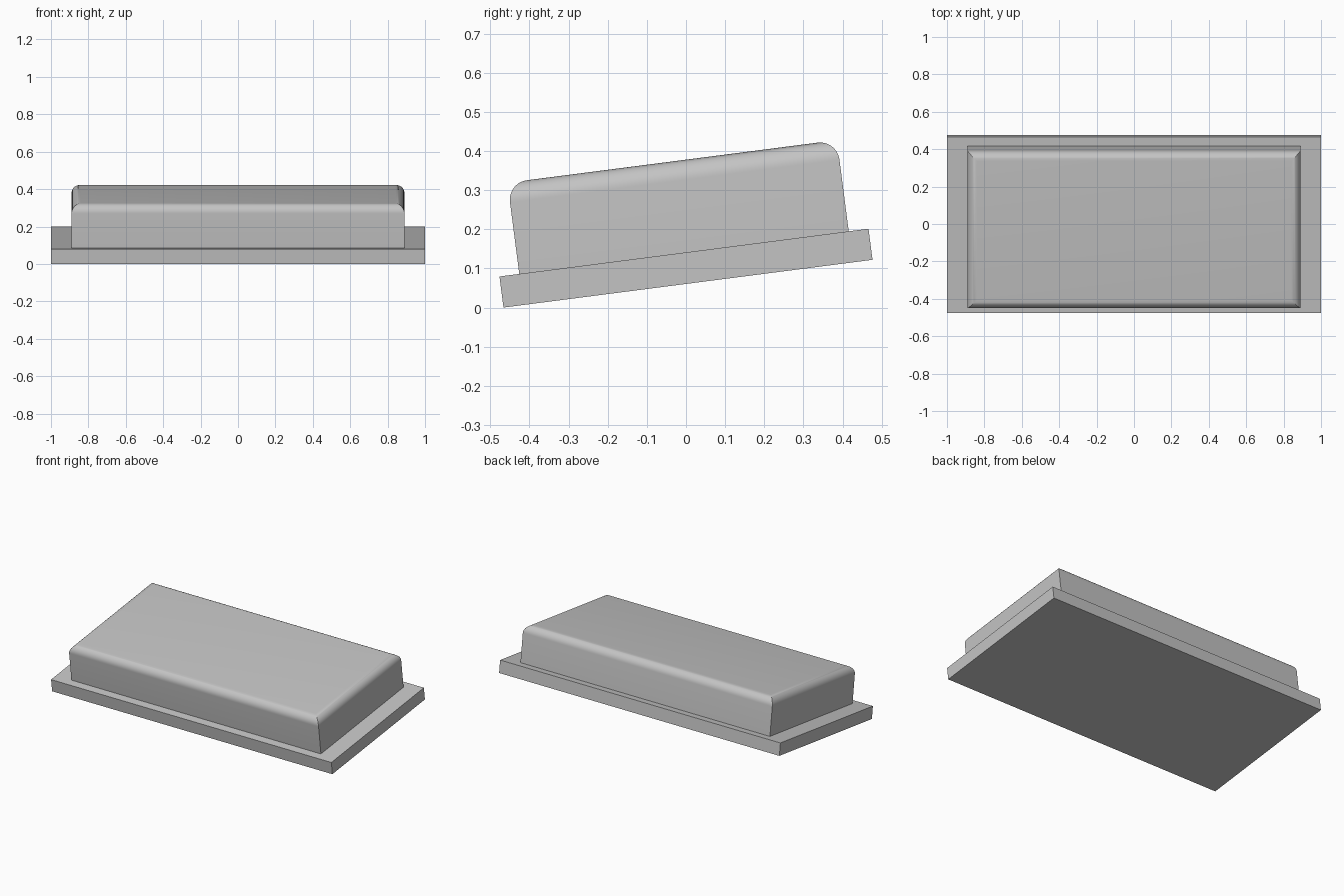
import bpy, bmesh
from math import sin, cos, pi, radians
from mathutils import Matrix

cube = bpy.data.objects.get("Cube")
if cube:
    bpy.data.objects.remove(cube, do_unlink=True)

TILT = radians(7.37)
SLAB_X, SLAB_Y, SLAB_T = 2.0, 0.951, 0.08
BOX_X, BOX_Y, BOX_H = 1.78, 0.849, 0.235
FILLET, STEPS = 0.05, 10

grey = bpy.data.materials.new("plain grey")
grey.use_nodes = True
colour = (0.55, 0.55, 0.55, 1)
grey.diffuse_color = colour
grey.node_tree.nodes["Principled BSDF"].inputs["Base Color"].default_value = colour

# Tilt about x, then lift so the lowest front edge rests on the ground
lift = SLAB_Y / 2 * sin(TILT) + SLAB_T / 2 * cos(TILT)
pose = Matrix.Translation((0, 0, lift)) @ Matrix.Rotation(TILT, 4, 'X')


def stacked_block(name, size_x, size_y, levels):
    """Solid skinned over rectangles; levels are (inset, height) pairs."""
    bm = bmesh.new()
    rings = []
    for inset, z in levels:
        hx, hy = size_x / 2 - inset, size_y / 2 - inset
        corners = ((-hx, -hy), (hx, -hy), (hx, hy), (-hx, hy))
        rings.append([bm.verts.new((x, y, z)) for x, y in corners])
    for low, high in zip(rings, rings[1:]):
        for i in range(4):
            j = (i + 1) % 4
            bm.faces.new((low[i], low[j], high[j], high[i]))
    bm.faces.new(rings[0][::-1])
    bm.faces.new(rings[-1])
    mesh = bpy.data.meshes.new(name)
    bm.to_mesh(mesh)
    bm.free()
    mesh.materials.append(grey)
    obj = bpy.data.objects.new(name, mesh)
    bpy.context.collection.objects.link(obj)
    obj.matrix_world = pose
    bpy.ops.object.select_all(action='DESELECT')
    obj.select_set(True)
    bpy.context.view_layer.objects.active = obj
    bpy.ops.object.shade_smooth_by_angle(angle=radians(30))
    return obj


# Flat base plate
half = SLAB_T / 2
stacked_block("base_plate", SLAB_X, SLAB_Y, [(0, -half), (0, half)])

# Raised block: upright sides, rounded top edges with mitred corners
top = half + BOX_H
arc = [i / STEPS * pi / 2 for i in range(STEPS + 1)]
rounding = [(FILLET * (1 - cos(a)), top - FILLET * (1 - sin(a))) for a in arc]
stacked_block("raised_block", BOX_X, BOX_Y, [(0, half)] + rounding)
